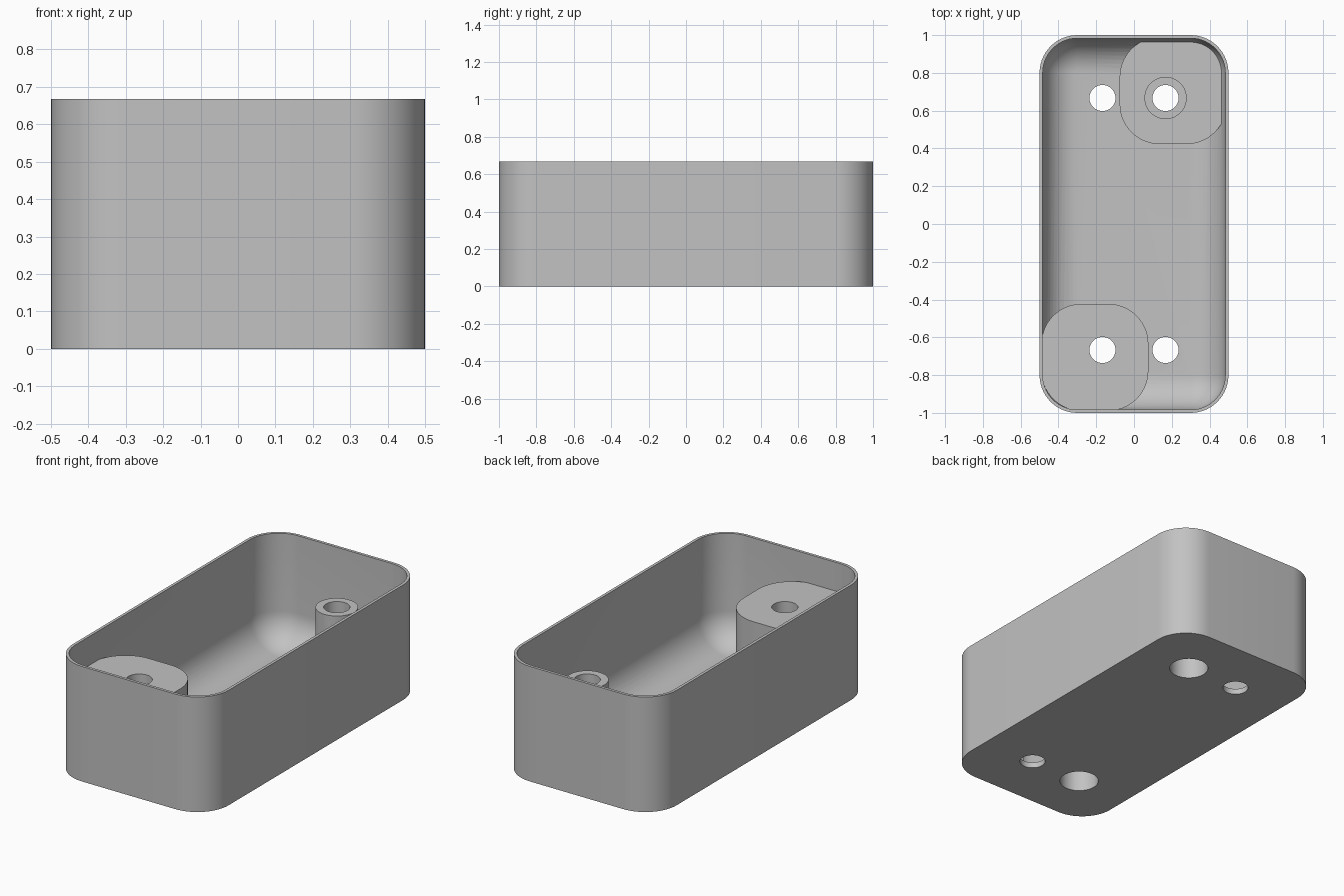
import bpy, bmesh, math

if "Cube" in bpy.data.objects:
    bpy.data.objects.remove(bpy.data.objects["Cube"])

GREY = (0.54, 0.54, 0.54, 1)
mat = bpy.data.materials.new("light grey plastic")
mat.use_nodes = True
mat.diffuse_color = GREY
mat.node_tree.nodes["Principled BSDF"].inputs["Base Color"].default_value = GREY

HEIGHT, WALL, FLOOR, CORNER = 0.667, 0.0167, 0.033, 0.2
POST_TOP, PAD_TOP, OFF_X, OFF_Y = 0.5, 0.133, 0.167, 0.667


def rounded_prism(name, cx, cy, hx, hy, radius, levels, steps=14):
    """Stack of rounded rectangles; levels are (height, inset) pairs."""
    bm = bmesh.new()
    rings = []
    for z, inset in levels:
        r = max(radius - inset, 0.0)
        ring = []
        for k, (sx, sy) in enumerate([(1, 1), (-1, 1), (-1, -1), (1, -1)]):
            for i in range(steps + 1):
                a = (k + i / steps) * math.pi / 2
                ring.append(bm.verts.new((cx + sx * (hx - radius) + r * math.cos(a),
                                          cy + sy * (hy - radius) + r * math.sin(a), z)))
        rings.append(ring)
    for low, high in zip(rings, rings[1:]):
        for i in range(len(low)):
            j = (i + 1) % len(low)
            bm.faces.new((low[i], low[j], high[j], high[i]))
    bm.faces.new(rings[0][::-1])
    bm.faces.new(rings[-1])
    bmesh.ops.remove_doubles(bm, verts=bm.verts, dist=0.0001)
    bmesh.ops.recalc_face_normals(bm, faces=bm.faces)
    mesh = bpy.data.meshes.new(name)
    bm.to_mesh(mesh)
    bm.free()
    mesh.materials.append(mat)
    obj = bpy.data.objects.new(name, mesh)
    bpy.context.collection.objects.link(obj)
    return obj


def rod(name, x, y, radius, z0, z1):
    return rounded_prism(name, x, y, radius, radius, radius, [(z0, 0), (z1, 0)], 12)


def subtract(target, cutter):
    """Cut one solid from another and discard the cutter."""
    mod = target.modifiers.new("cut", "BOOLEAN")
    mod.operation, mod.solver, mod.object = "DIFFERENCE", "EXACT", cutter
    bpy.context.view_layer.objects.active = target
    bpy.ops.object.modifier_apply(modifier=mod.name)
    bpy.data.objects.remove(cutter)


# Outer body
body = rounded_prism("enclosure_box", 0, 0, 0.5, 1, CORNER, [(0, 0), (HEIGHT, 0)])

# Cavity with a rounded lower edge
fillet = CORNER - WALL
levels = []
for i in range(13):
    a = i / 12 * math.pi / 2
    levels.append((FLOOR + fillet * (1 - math.cos(a)), fillet * (1 - math.sin(a))))
levels.append((HEIGHT + 0.1, 0))
cavity = rounded_prism("cavity", 0, 0, 0.5 - WALL, 1 - WALL, fillet, levels)

# Tall corner post, low corner pad and the boss standing on the pad
for side, top in ((-1, POST_TOP), (1, PAD_TOP)):
    subtract(cavity, rounded_prism("corner_pad", side * 0.207, side * 0.706, 0.283, 0.283,
                                   0.212, [(-0.1, 0), (top, 0)]))
subtract(cavity, rod("boss", OFF_X, OFF_Y, 0.112, -0.1, POST_TOP))
subtract(body, cavity)

# Screw holes, with recesses from below under the post and the boss
for sx in (-1, 1):
    for sy in (-1, 1):
        x, y = sx * OFF_X, sy * OFF_Y
        subtract(body, rod("screw_hole", x, y, 0.069, -0.1, HEIGHT))
        if sx == sy:
            subtract(body, rod("screw_recess", x, y, 0.105, -0.1, 0.4))

# Smooth curved walls, sharp rims
bpy.ops.object.select_all(action="DESELECT")
body.select_set(True)
bpy.context.view_layer.objects.active = body
bpy.ops.object.shade_smooth_by_angle(angle=math.radians(30))
